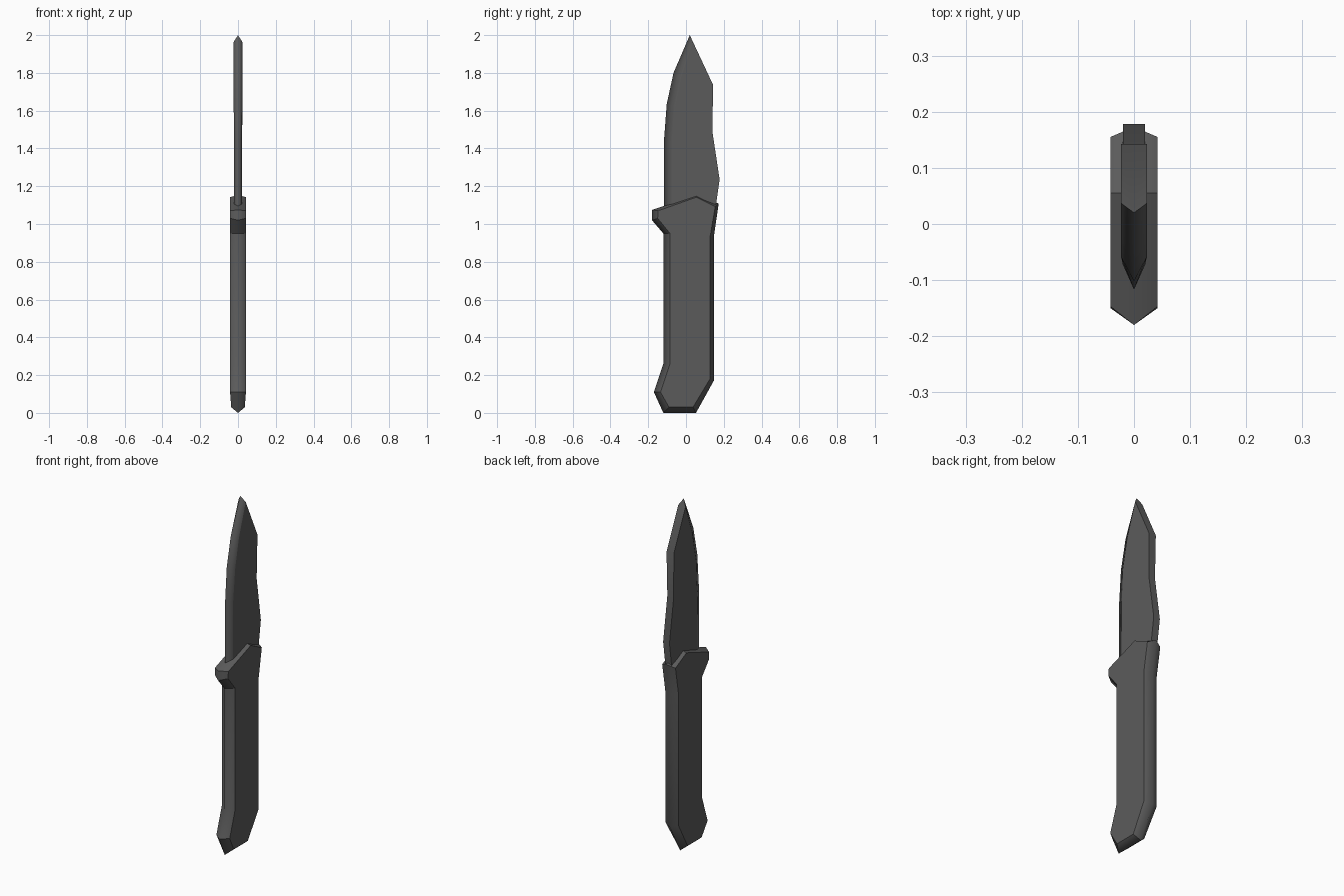
import bpy, bmesh, math

cube = bpy.data.objects.get("Cube")
if cube:
    bpy.data.objects.remove(cube, do_unlink=True)

grey = bpy.data.materials.new("dark_grey")
grey.use_nodes = True
colour = (0.105, 0.105, 0.105, 1)
grey.diffuse_color = colour
grey.node_tree.nodes["Principled BSDF"].inputs["Base Color"].default_value = colour


def bevelled_slab(name, points, half_width):
    """Two mirrored side panels joined to a rim on the centre plane.
    Each point is (rim y, rim z, panel y, panel z)."""
    bm = bmesh.new()
    rim = [bm.verts.new((0, y, z)) for y, z, _, _ in points]
    n = len(points)
    for side in (1, -1):
        panel = [bm.verts.new((side * half_width(z), y, z)) for _, _, y, z in points]
        bm.faces.new(panel)
        for i in range(n):
            j = (i + 1) % n
            bm.faces.new((rim[i], rim[j], panel[j], panel[i]))
    bmesh.ops.recalc_face_normals(bm, faces=bm.faces)
    # Soft rim, crisp border around each flat panel
    for f in bm.faces:
        f.smooth = True
    for e in bm.edges:
        on_rim = any(v in rim for v in e.verts)
        e.smooth = on_rim and (all(v in rim for v in e.verts)
                               or e.calc_face_angle() < math.radians(30))
    mesh = bpy.data.meshes.new(name)
    bm.to_mesh(mesh)
    bm.free()
    mesh.materials.append(grey)
    obj = bpy.data.objects.new(name, mesh)
    bpy.context.collection.objects.link(obj)
    return obj


# Handle with finger guard and flared pommel
handle = [
    (-.12, .0, -.09, .03), (-.17, .11, -.135, .11), (-.12, .26, -.085, .26),
    (-.12, .95, -.085, .95), (-.18, 1.02, -.15, 1.03), (-.18, 1.075, -.147, 1.07),
    (.055, 1.153, .055, 1.142), (.173, 1.108, .155, 1.092), (.147, .93, .127, .93),
    (.147, .17, .127, .18), (.053, .0, .037, .03),
]
bevelled_slab("handle", handle, lambda z: 0.042 if z > 0.05 else 0.036)

# Blade: V-ground front edge, flat spine at the back
edge = [(-.117, 1.04, -.072, 1.04), (-.117, 1.435, -.072, 1.435),
        (-.102, 1.635, -.058, 1.62), (-.066, 1.80, -.025, 1.78),
        (.02, 2.0, .037, 1.964)]
spine = [(.143, 1.737), (.14, 1.487), (.178, 1.235), (.15, 1.04)]
bevelled_slab("blade", edge + [p + p for p in spine],
              lambda z: 0.023 if z > 1.6 else 0.02)
